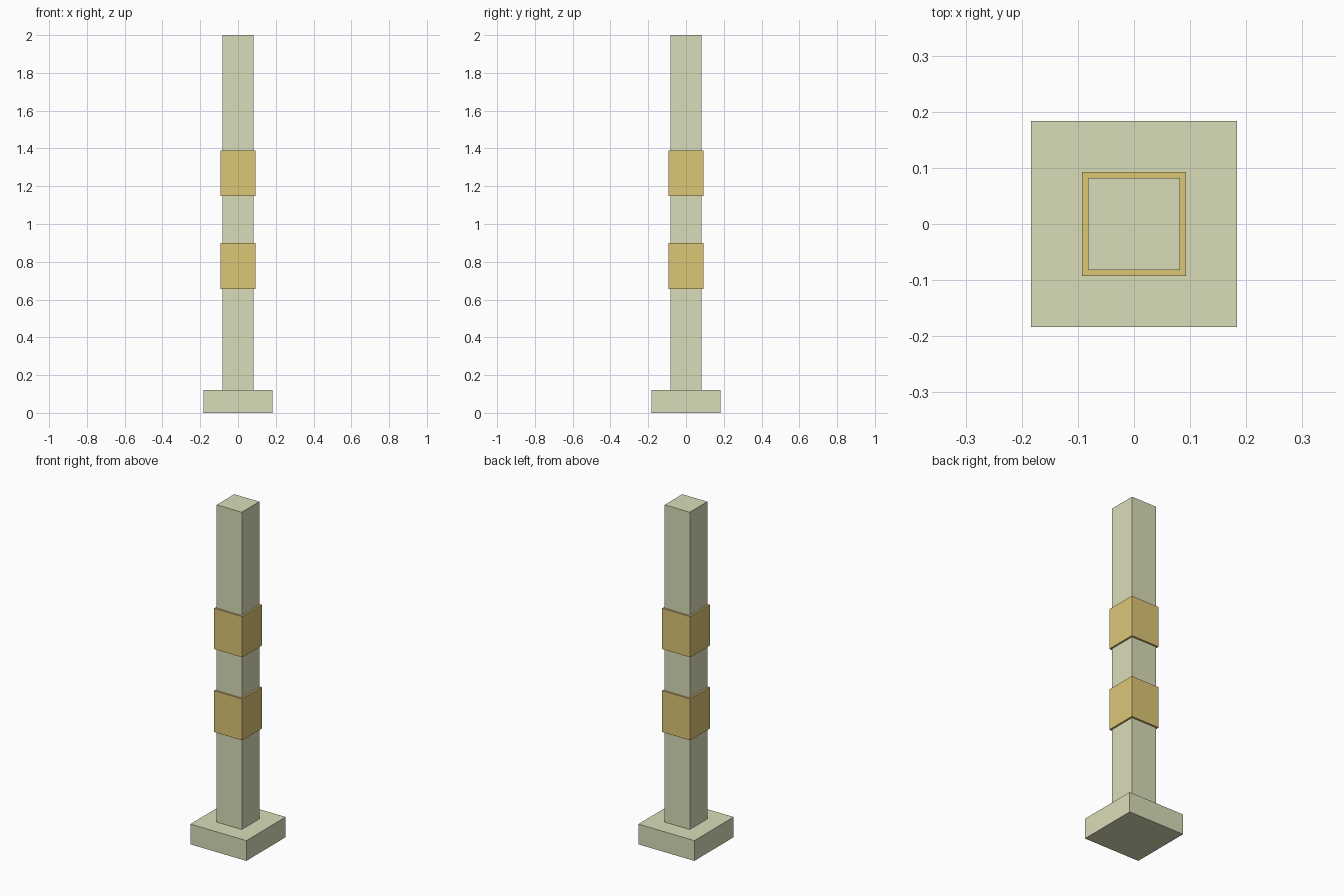
import bpy

if "Cube" in bpy.data.objects:
    bpy.data.objects.remove(bpy.data.objects["Cube"])


def material(name, color):
    mat = bpy.data.materials.new(name)
    mat.diffuse_color = color
    mat.use_nodes = True
    mat.node_tree.nodes["Principled BSDF"].inputs["Base Color"].default_value = mat.diffuse_color
    return mat


def block(name, half_width, bottom, top, mat):
    """Square upright block centred on the z axis."""
    bpy.ops.mesh.primitive_cube_add(size=1, location=(0, 0, (bottom + top) / 2))
    obj = bpy.context.object
    obj.name = name
    obj.scale = (half_width * 2, half_width * 2, top - bottom)
    bpy.ops.object.transform_apply(location=False, rotation=False, scale=True)
    obj.data.materials.append(mat)
    return obj


stone = material("pale_stone", (0.70, 0.716, 0.485, 1))
gold = material("yellow_band", (0.716, 0.565, 0.181, 1))

# Plinth and square post
block("base", 0.1835, 0, 0.12, stone)
block("post", 0.082, 0.12, 2.0, stone)

# Two bands wrapped around the post
for name, bottom, top in (("lower_band", 0.655, 0.90), ("upper_band", 1.147, 1.388)):
    block(name, 0.0925, bottom, top, gold)
